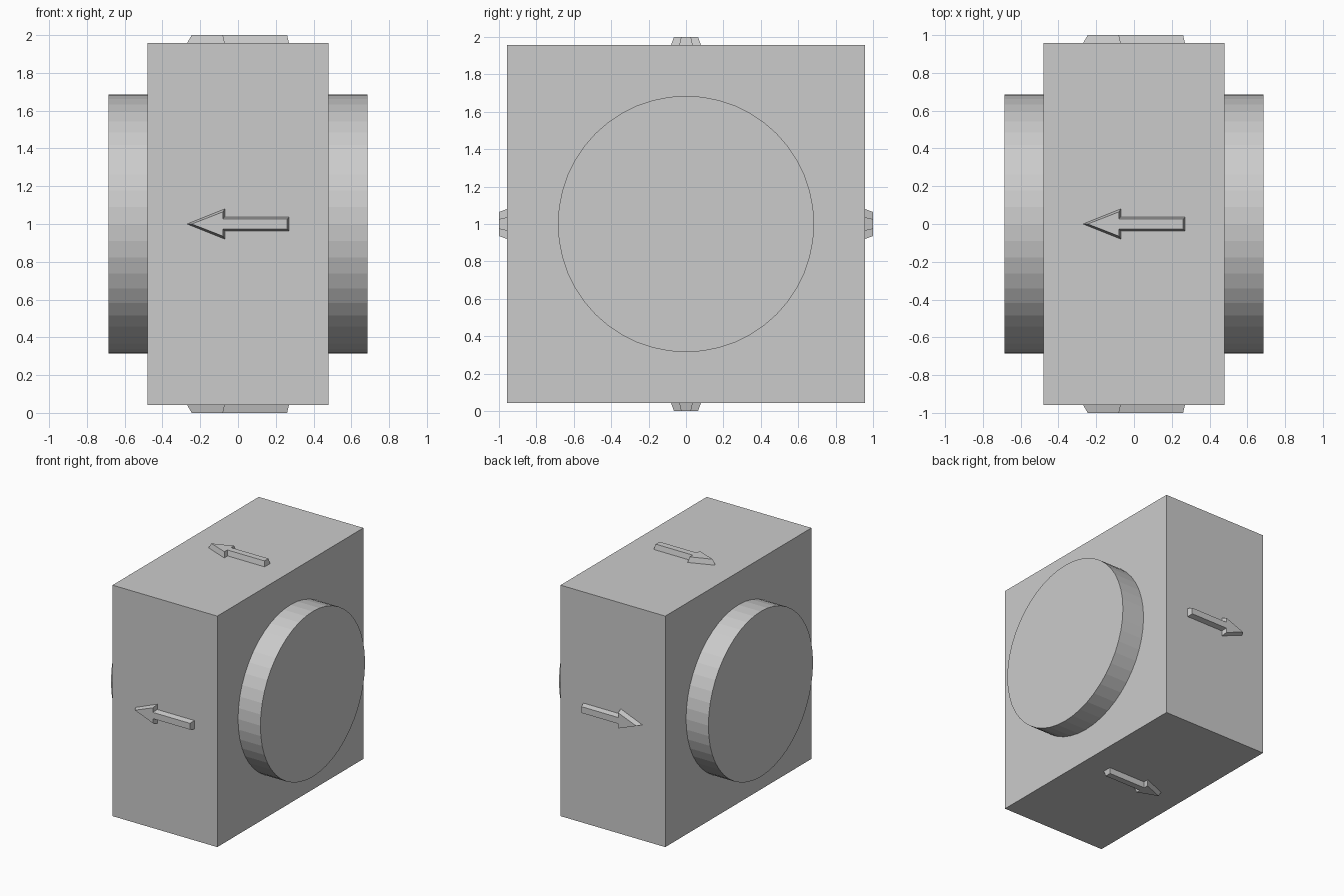
import bpy, bmesh, math
from mathutils import Matrix, Vector

if "Cube" in bpy.data.objects:
    bpy.data.objects.remove(bpy.data.objects["Cube"])

CENTRE = Vector((0, 0, 1))
HALF_W, HALF_SIDE = 0.48, 0.957   # block half sizes
RADIUS, REACH = 0.685, 0.685      # round boss radius and reach along x


def add_object(name, bm):
    bmesh.ops.recalc_face_normals(bm, faces=bm.faces)
    mesh = bpy.data.meshes.new(name)
    bm.to_mesh(mesh)
    bm.free()
    obj = bpy.data.objects.new(name, mesh)
    obj.location = CENTRE
    bpy.context.collection.objects.link(obj)
    return obj


# Square block
bm = bmesh.new()
bmesh.ops.create_cube(bm, size=2)
bmesh.ops.scale(bm, vec=(HALF_W, HALF_SIDE, HALF_SIDE), verts=bm.verts)
add_object("block", bm)

# Round bosses on both x sides
for name, side in (("right_boss", 1), ("left_boss", -1)):
    bm = bmesh.new()
    depth = REACH - HALF_W
    place = Matrix.Translation((side * (HALF_W + depth / 2), 0, 0)) @ Matrix.Rotation(math.pi / 2, 4, 'Y')
    bmesh.ops.create_cone(bm, cap_ends=True, segments=48, radius1=RADIUS,
                          radius2=RADIUS, depth=depth, matrix=place)
    add_object(name, bm)


# Raised arrow with sloped sides, pointing to -x
def arrow_outline(tip, neck, tail, head, shaft):
    half = [(tail, shaft), (neck, shaft), (neck, head)]
    return half + [(tip, 0)] + [(x, -y) for x, y in reversed(half)]


def add_arrow(name, angle):
    bm = bmesh.new()
    base = [bm.verts.new((x, y, HALF_SIDE)) for x, y in arrow_outline(-0.27, -0.07, 0.27, 0.08, 0.036)]
    top = [bm.verts.new((x, y, 1.0)) for x, y in arrow_outline(-0.245, -0.08, 0.26, 0.064, 0.026)]
    bm.faces.new(base)
    bm.faces.new(top)
    for i in range(len(base)):
        j = (i + 1) % len(base)
        bm.faces.new((base[i], base[j], top[j], top[i]))
    add_object(name, bm).rotation_euler.x = angle


# One arrow on each of the four long faces
for i, side in enumerate(("top", "front", "bottom", "back")):
    add_arrow(side + "_arrow", i * math.pi / 2)
